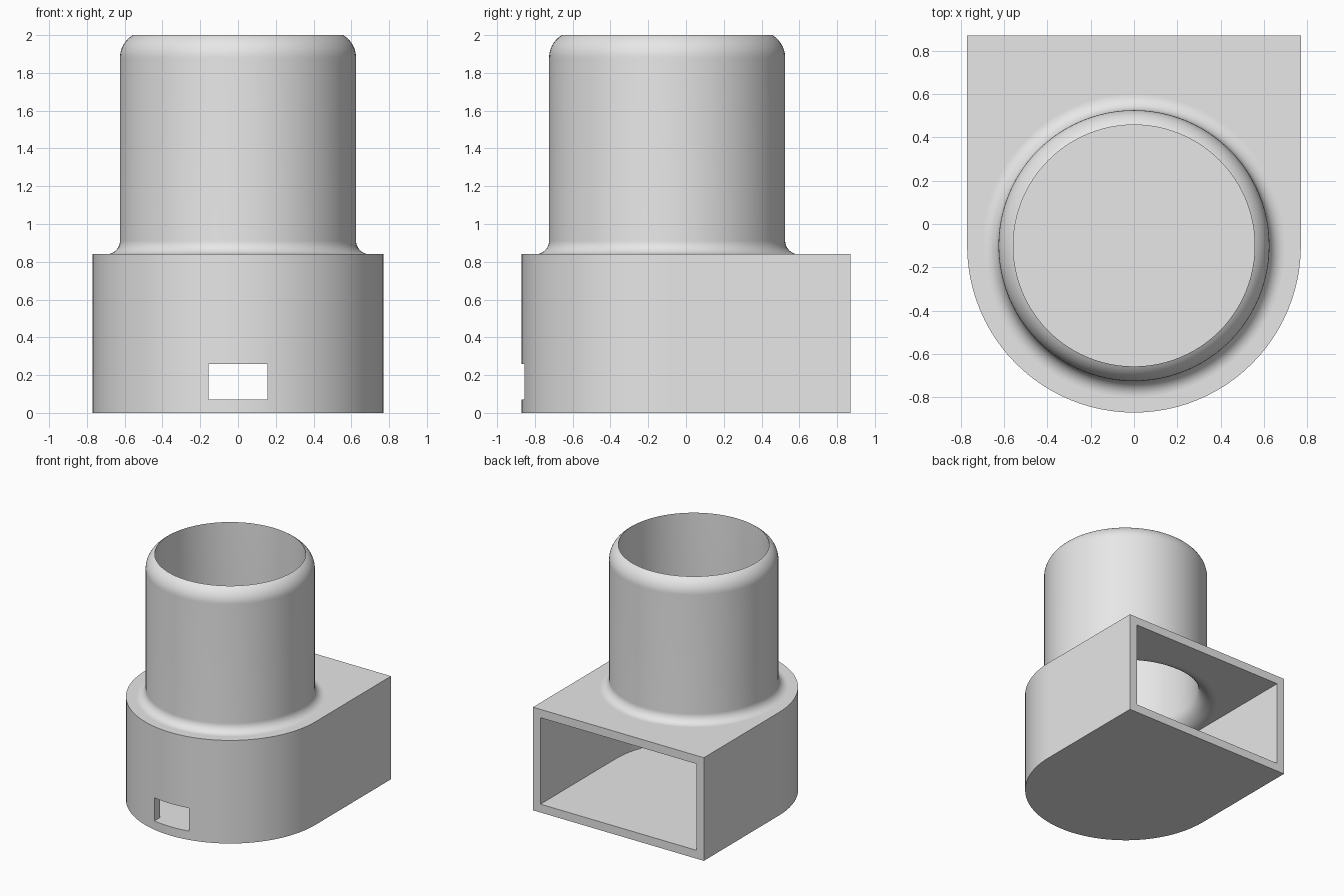
import bpy, bmesh
from math import sin, cos, pi, radians
from mathutils import Vector

cube = bpy.data.objects.get("Cube")
if cube:
    bpy.data.objects.remove(cube, do_unlink=True)

SEG = 96
CY = -0.10           # centre of the tube and of the rounded front
R_BASE, BACK, H_BASE = 0.77, 0.87, 0.84
WALL = 0.068
R_OUT = 0.625
R_IN = R_OUT - WALL
FILLET = 0.072       # outer fillet between tube and housing
LIP = 0.14           # rounding of the tube mouth
R_FLARE = R_OUT + FILLET
Z_FILLET = H_BASE + FILLET

grey = bpy.data.materials.new("plain_grey")
grey.use_nodes = True
grey.diffuse_color = (0.8, 0.8, 0.8, 1)
grey.node_tree.nodes["Principled BSDF"].inputs["Base Color"].default_value = (0.8, 0.8, 0.8, 1)


def make_object(name, bm):
    bmesh.ops.recalc_face_normals(bm, faces=bm.faces)
    mesh = bpy.data.meshes.new(name)
    bm.to_mesh(mesh)
    bm.free()
    mesh.materials.append(grey)
    ob = bpy.data.objects.new(name, mesh)
    bpy.context.collection.objects.link(ob)
    return ob


def arch_prism(name, r, back, z0, z1):
    """Straight at the back, half round at the front, extruded upward."""
    half = SEG // 2
    outline = [(r * cos(pi + pi * i / half), CY + r * sin(pi + pi * i / half)) for i in range(half + 1)]
    outline += [(r, back), (-r, back)]
    bm = bmesh.new()
    face = bm.faces.new([bm.verts.new((x, y, z0)) for x, y in outline])
    top = bmesh.ops.extrude_face_region(bm, geom=[face])["geom"]
    bmesh.ops.translate(bm, vec=(0, 0, z1 - z0), verts=[v for v in top if isinstance(v, bmesh.types.BMVert)])
    return make_object(name, bm)


def arc(cx, cz, r, a0, a1, steps=12):
    angles = [radians(a0 + (a1 - a0) * i / steps) for i in range(steps + 1)]
    return [(cx + r * cos(a), cz + r * sin(a)) for a in angles]


def revolve(name, profile):
    """Solid of revolution about the tube axis, capped at both ends."""
    bm = bmesh.new()
    rings = [[bm.verts.new((r * cos(2 * pi * i / SEG), CY + r * sin(2 * pi * i / SEG), z))
              for i in range(SEG)] for r, z in profile]
    for low, high in zip(rings, rings[1:]):
        for i in range(SEG):
            j = (i + 1) % SEG
            bm.faces.new((low[i], low[j], high[j], high[i]))
    bm.faces.new(rings[0])
    bm.faces.new(rings[-1])
    return make_object(name, bm)


def box(name, lo, hi):
    bm = bmesh.new()
    bmesh.ops.create_cube(bm, size=1)
    lo, hi = Vector(lo), Vector(hi)
    bmesh.ops.scale(bm, vec=hi - lo, verts=bm.verts)
    bmesh.ops.translate(bm, vec=(lo + hi) / 2, verts=bm.verts)
    return make_object(name, bm)


# Outer shapes: housing and tube with flared foot and rounded mouth
housing = arch_prism("hose_adapter", R_BASE, BACK, 0, H_BASE)
tube = revolve("tube_solid", [(R_FLARE, 0.5)]
               + arc(R_FLARE, Z_FILLET, FILLET, 270, 180)
               + arc(R_OUT - LIP, 1.88, LIP, 0, 59))

# Cutters: open-backed chamber, bore with flared entry, front slot
chamber = arch_prism("chamber_cutter", R_BASE - WALL, 1.2, WALL, H_BASE - WALL)
bore = revolve("bore_cutter", [(R_FLARE, 0.4)]
               + arc(R_FLARE, Z_FILLET, FILLET + WALL, 270, 180)
               + [(R_IN, 2.2)])
slot = box("slot_cutter", (-0.155, -1.0, 0.072), (0.155, -0.6, 0.26))

helpers = [(tube, 'UNION'), (chamber, 'DIFFERENCE'), (bore, 'DIFFERENCE'), (slot, 'DIFFERENCE')]
for ob, operation in helpers:
    ob.hide_render = True
    mod = housing.modifiers.new(ob.name, 'BOOLEAN')
    mod.operation = operation
    mod.solver = 'EXACT'
    mod.object = ob

# Bake the booleans and drop the helpers
bpy.context.view_layer.update()
graph = bpy.context.evaluated_depsgraph_get()
mesh = bpy.data.meshes.new_from_object(housing.evaluated_get(graph))
housing.modifiers.clear()
housing.data = mesh
for ob, _ in helpers:
    bpy.data.objects.remove(ob, do_unlink=True)

# Smooth round surfaces, keep the flat plates and corners crisp
mesh.shade_smooth()
mesh.set_sharp_from_angle(angle=radians(30))
for p in mesh.polygons:
    p.use_smooth = not (abs(p.normal.z) > 0.9999 or p.area > 0.3)
